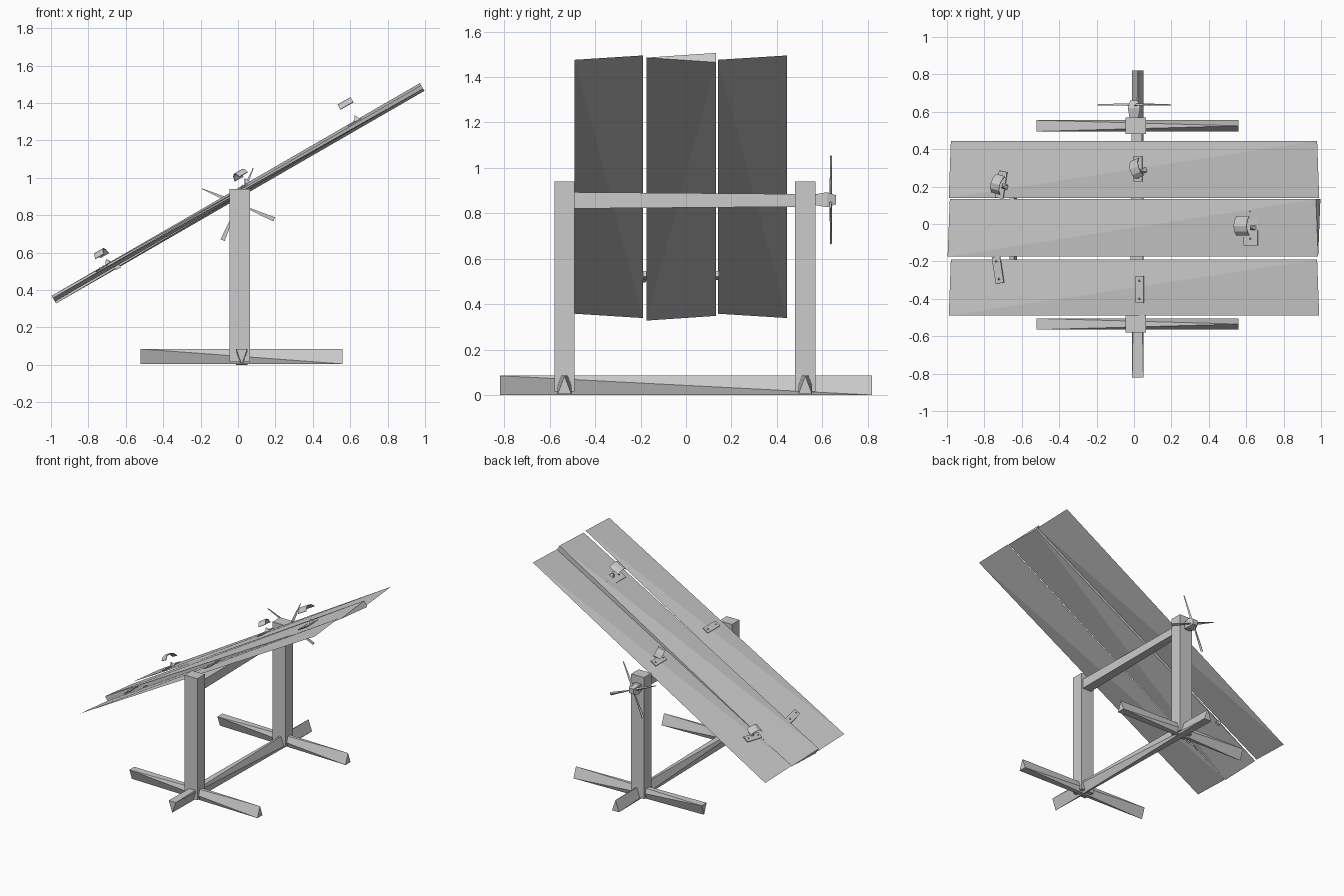
import bpy, bmesh, math
from mathutils import Matrix, Vector

if "Cube" in bpy.data.objects:
    bpy.data.objects.remove(bpy.data.objects["Cube"])

# Tilted table frame: u runs up the slope, v across, w off the surface
TILT = Matrix.Translation((0, 0, 0.917)) @ Matrix.Rotation(math.radians(-30), 4, 'Y')
IDENT = Matrix.Identity(4)


def finish(name, bm, mat=IDENT):
    bmesh.ops.transform(bm, matrix=mat, verts=bm.verts)
    bmesh.ops.recalc_face_normals(bm, faces=bm.faces)
    me = bpy.data.meshes.new(name)
    bm.to_mesh(me)
    bm.free()
    ob = bpy.data.objects.new(name, me)
    bpy.context.collection.objects.link(ob)
    return ob


def hull(name, pts, mat=IDENT):
    bm = bmesh.new()
    for p in pts:
        bm.verts.new(p)
    bmesh.ops.convex_hull(bm, input=bm.verts)
    return finish(name, bm, mat)


def box(name, lo, hi, mat=IDENT):
    return hull(name, [(x, y, z) for x in (lo[0], hi[0])
                       for y in (lo[1], hi[1]) for z in (lo[2], hi[2])], mat)


def twisted_beam(name, length, width, z0, z1, mat):
    # Triangular ends: wide on top at one end, wide at the bottom at the other
    a, h = length / 2, width / 2
    return hull(name, [(-a, -h, z1), (-a, h, z1), (-a, 0, z0),
                       (a, 0, z1), (a, -h, z0), (a, h, z0)], mat)


# Posts and cross feet
for tag, y in (("front", -0.535), ("back", 0.525)):
    box(tag + "_post", (-0.045, y - 0.045, 0.015), (0.063, y + 0.045, 0.94))
    twisted_beam(tag + "_foot", 1.08, 0.06, 0.005, 0.085,
                 Matrix.Translation((0.02, y, 0)))
twisted_beam("floor_beam", 1.64, 0.06, 0.0, 0.085,
             Matrix.Translation((0.02, 0, 0)) @ Matrix.Rotation(math.radians(90), 4, 'Z'))

# Pivot bar under the table, slightly tapered to the back
hull("pivot_bar", [(0.015 + sx * s, y, 0.857 + sz * s)
                   for y, s in ((-0.5, 0.036), (0.49, 0.028))
                   for sx in (-1, 1) for sz in (-1, 1)])

# Turning wheel: hub and four flat spokes
hull("wheel_hub", [(0.0 + sx * s, y, 0.86 + sz * s)
                   for y, s in ((0.56, 0.022), (0.62, 0.033), (0.66, 0.02))
                   for sx in (-1, 1) for sz in (-1, 1)])
for i, (deg, tip) in enumerate(((157, 0.002), (-23, 0.012), (247, 0.012), (67, 0.002))):
    m = Matrix.Translation((0, 0.638, 0.86)) @ Matrix.Rotation(math.radians(-deg), 4, 'Y')
    root = 0.014 - tip
    hull(f"wheel_spoke_{i + 1}",
         [(0.01, -0.006, root), (0.01, -0.006, -root), (0.01, 0.006, 0),
          (0.21, -0.004, tip), (0.21, -0.004, -tip), (0.21, 0.004, 0)], m)

# Table planks: thin outer boards and a wedge-ended middle board
L, T = 1.137, 0.024
for tag, y0, y1 in (("front", -0.49, -0.19), ("back", 0.14, 0.445)):
    hull(tag + "_plank", [(-L, y0, 0.011), (L, y0, -0.011),
                          (-L, y1, -0.011), (L, y1, 0.011)], TILT)
hull("middle_plank", [(-L, -0.175, T), (-L, -0.175, -T), (-L, 0.133, 0),
                      (L, 0.133, T), (L, 0.133, -T), (L, -0.175, 0)], TILT)


def frame(u, v, w, deg):
    return (TILT @ Matrix.Translation((u, v, w))
            @ Matrix.Rotation(math.radians(deg), 4, 'Z'))


def plate(name, u, v, su, sv, deg):
    # Mounting plate with two small bolts
    m = frame(u, v, 0.014, deg)
    box(name, (-su / 2, -sv / 2, 0), (su / 2, sv / 2, 0.006), m)
    for k, s in enumerate((-1, 1)):
        c = s * sv * 0.33
        hull(f"{name}_bolt_{k + 1}",
             [(-0.008, c - 0.008, 0.004), (0.008, c - 0.008, 0.004),
              (0, c + 0.008, 0.004), (0, c, 0.014)], m)


def cuff(name, u, v, w, radius, width, a0, a1, deg):
    # Open bent strap, curved across the table
    bm = bmesh.new()
    n = 4
    rows = []
    for i in range(n + 1):
        a = math.radians(a0 + (a1 - a0) * i / n)
        rows.append([bm.verts.new((s * width / 2, radius * math.cos(a),
                                   radius * math.sin(a))) for s in (-1, 1)])
    for p, q in zip(rows, rows[1:]):
        bm.faces.new((p[0], p[1], q[1], q[0]))
    ob = finish(name, bm, frame(u, v, w, deg))
    mod = ob.modifiers.new("thickness", 'SOLIDIFY')
    mod.thickness = 0.004
    mod.offset = 0
    # Hinge knuckle below the strap
    hull(name + "_hinge", [(-0.018, -0.014, 0.018), (0.018, -0.014, 0.018),
                           (-0.018, 0.014, 0.018), (0.018, 0.014, 0.018),
                           (0, 0, 0.05)], frame(u + 0.01, v - 0.01, 0, deg))


# Ankle, wrist and neck fittings
plate("low_front_plate", -0.83, -0.245, 0.05, 0.145, 10)
plate("low_back_plate", -0.81, 0.21, 0.05, 0.145, -10)
plate("mid_front_plate", 0.045, -0.35, 0.05, 0.145, 0)
plate("mid_back_plate", 0.035, 0.295, 0.05, 0.135, 0)
plate("top_plate", 0.73, -0.005, 0.085, 0.22, 0)
cuff("low_cuff", -0.797, 0.21, 0.05, 0.055, 0.055, 20, 150, -15)
cuff("mid_cuff", 0.06, 0.295, 0.045, 0.055, 0.055, 20, 150, 20)
cuff("top_cuff", 0.738, -0.01, 0.085, 0.058, 0.08, 30, 150, 0)

# Pegs in the gaps between planks
for i, y in enumerate((-0.182, 0.137)):
    box(f"gap_peg_{i + 1}", (-0.77, y - 0.008, -0.03), (-0.74, y + 0.008, 0.0), TILT)
